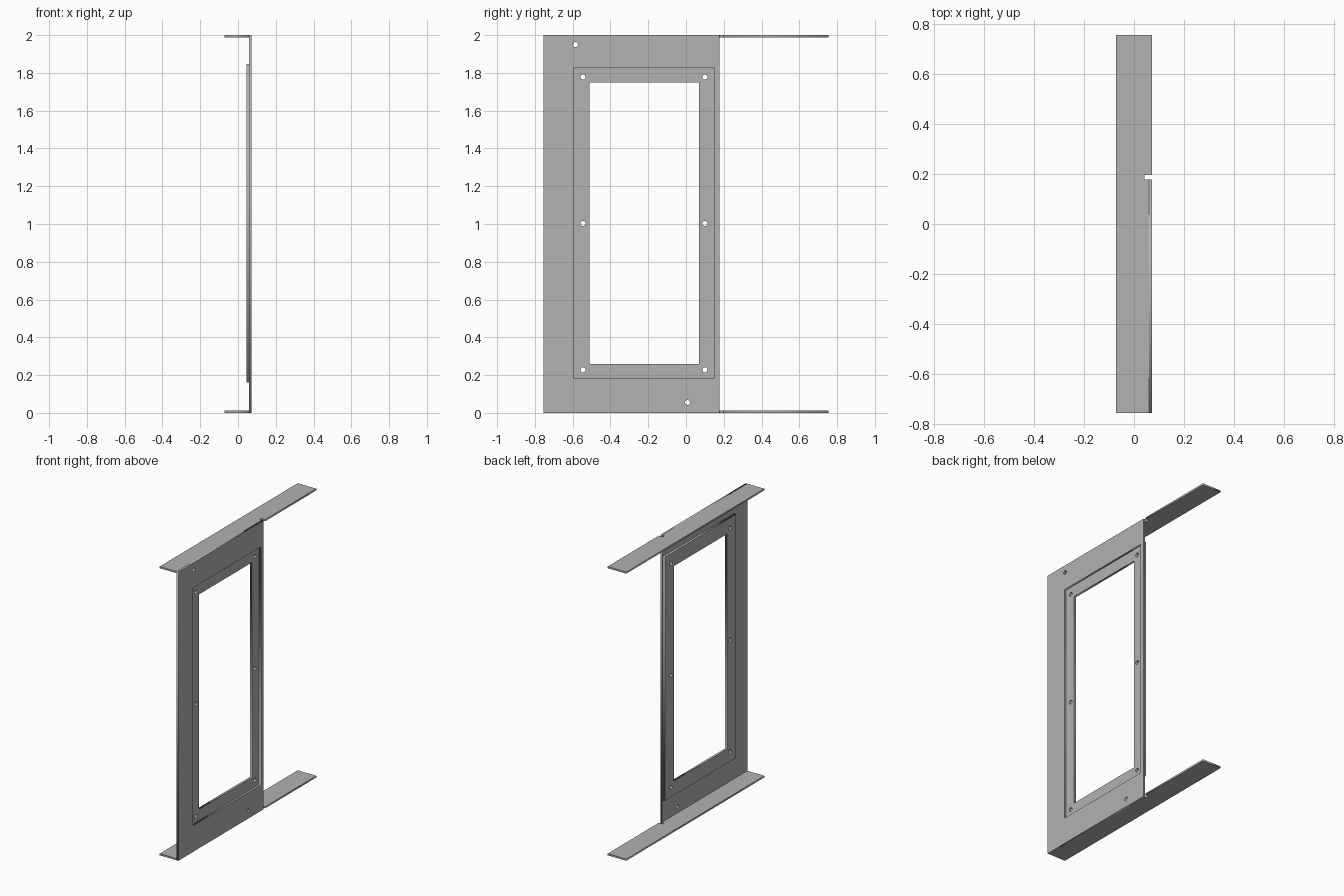
import bpy
import math
from mathutils import Matrix

if "Cube" in bpy.data.objects:
    bpy.data.objects.remove(bpy.data.objects["Cube"])

grey = bpy.data.materials.new("sheet_grey")
grey.diffuse_color = (0.445, 0.445, 0.445, 1.0)
grey.use_nodes = True
grey.node_tree.nodes["Principled BSDF"].inputs["Base Color"].default_value = grey.diffuse_color


def rect(u0, u1, v0, v1):
    return [(u0, v0), (u1, v0), (u1, v1), (u0, v1)]


def circle(u, v, r=0.0135, n=24):
    return [(u + r * math.cos(2 * math.pi * i / n),
             v + r * math.sin(2 * math.pi * i / n)) for i in range(n)]


def sheet(name, loops, thickness, matrix):
    """Flat sheet cut from an outline; the later loops become holes."""
    curve = bpy.data.curves.new(name + "_outline", 'CURVE')
    curve.dimensions = '2D'
    curve.fill_mode = 'BOTH'
    curve.extrude = thickness / 2
    for loop in loops:
        spline = curve.splines.new('POLY')
        spline.points.add(len(loop) - 1)
        for point, (u, v) in zip(spline.points, loop):
            point.co = (u, v, 0, 1)
        spline.use_cyclic_u = True
    obj = bpy.data.objects.new(name, curve)
    bpy.context.collection.objects.link(obj)
    bpy.ops.object.select_all(action='DESELECT')
    obj.select_set(True)
    bpy.context.view_layer.objects.active = obj
    bpy.ops.object.convert(target='MESH')
    obj = bpy.context.object
    obj.name = name
    obj.data.transform(matrix)
    obj.data.materials.clear()
    obj.data.materials.append(grey)
    return obj


def upright(x):
    """Sheet u -> y, v -> z, thickness -> x."""
    return Matrix(((0, 0, 1, x), (1, 0, 0, 0), (0, 1, 0, 0), (0, 0, 0, 1)))


T = 0.012              # sheet thickness
X0, X1 = -0.071, 0.071
Y0, Y1 = -0.755, 0.755
EDGE = 0.177           # rear edge of the upright panel

# Upright panel with a large opening and two corner mounting holes
sheet("front_panel",
      [rect(Y0, EDGE, 0, 2), rect(-0.592, 0.148, 0.182, 1.828),
       circle(-0.585, 1.95), circle(0.008, 0.055)],
      T, upright(X1 - T / 2))

# Window frame set behind the panel, with six screw holes
holes = [circle(y, z) for y in (-0.545, 0.10) for z in (0.228, 1.003, 1.778)]
sheet("window_frame",
      [rect(-0.611, 0.167, 0.16, 1.848), rect(-0.512, 0.068, 0.26, 1.748)] + holes,
      0.015, upright(X1 - T - 0.0075))

# Top and bottom flanges, notched where the panel ends
flange = [(X0, Y0), (X1 - T, Y0), (X1 - T, EDGE), (0.042, EDGE),
          (0.042, 0.196), (X1, 0.196), (X1, Y1), (X0, Y1)]
for name, z in (("bottom_flange", T / 2), ("top_flange", 2 - T / 2)):
    sheet(name, [flange], T, Matrix.Translation((0, 0, z)))
